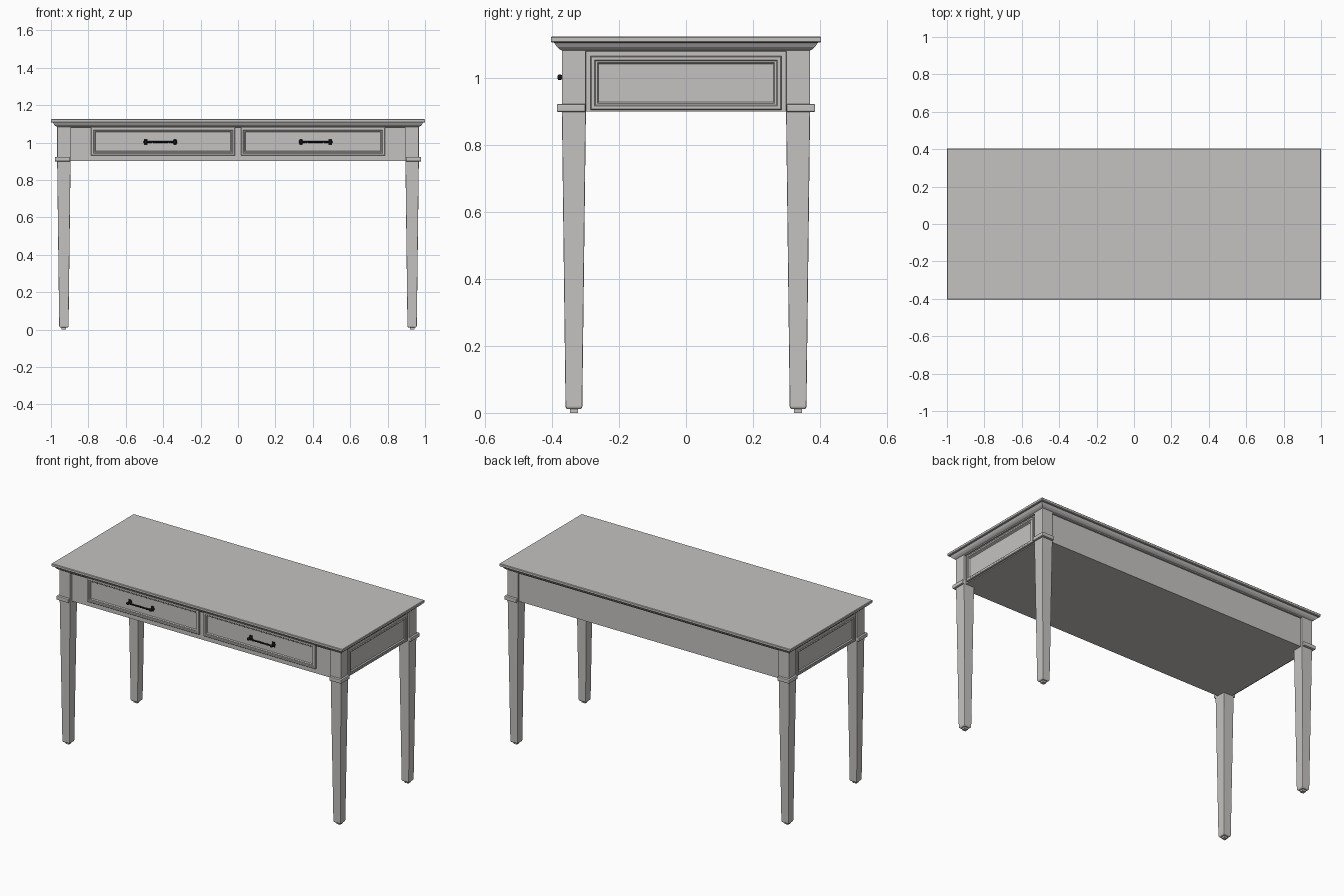
import bpy, bmesh, math
from mathutils import Matrix, Vector

if "Cube" in bpy.data.objects:
    bpy.data.objects.remove(bpy.data.objects["Cube"])


def material(name, rgb):
    m = bpy.data.materials.new(name)
    m.diffuse_color = (*rgb, 1)
    m.use_nodes = True
    m.node_tree.nodes["Principled BSDF"].inputs["Base Color"].default_value = m.diffuse_color
    return m


PAINT = material("warm grey paint", (0.56, 0.545, 0.535))
METAL = material("black metal", (0.01, 0.01, 0.01))


def finish(name, bm, mat, matrix=Matrix(), bevel=0.0):
    bmesh.ops.transform(bm, matrix=matrix, verts=bm.verts)
    bmesh.ops.recalc_face_normals(bm, faces=bm.faces)
    me = bpy.data.meshes.new(name)
    bm.to_mesh(me)
    bm.free()
    me.materials.append(mat)
    ob = bpy.data.objects.new(name, me)
    bpy.context.collection.objects.link(ob)
    if bevel:
        mod = ob.modifiers.new("bevel", 'BEVEL')
        mod.width = bevel
        mod.segments = 2
    return ob


def loft(name, rings, mat=PAINT, matrix=Matrix(), bevel=0.0):
    """Stack of centred rectangles (half_x, half_y, z), capped at both ends."""
    bm = bmesh.new()
    prev = first = None
    for hx, hy, z in rings:
        ring = [bm.verts.new((sx * hx, sy * hy, z))
                for sx, sy in ((-1, -1), (1, -1), (1, 1), (-1, 1))]
        if prev:
            for i in range(4):
                j = (i + 1) % 4
                bm.faces.new((prev[i], prev[j], ring[j], ring[i]))
        else:
            first = ring
        prev = ring
    bm.faces.new(first[::-1])
    bm.faces.new(prev)
    return finish(name, bm, mat, matrix, bevel)


def box(name, lo, hi, mat=PAINT, bevel=0.0):
    lo, hi = Vector(lo), Vector(hi)
    c, h = (lo + hi) / 2, (hi - lo) / 2
    return loft(name, [(h.x, h.y, -h.z), (h.x, h.y, h.z)], mat,
                Matrix.Translation(c), bevel)


def lathe(name, profile, mat, matrix, n=16):
    """Turned part: (radius, z) profile spun about local z."""
    bm = bmesh.new()
    vs = [bm.verts.new((r, 0, z)) for r, z in profile]
    es = [bm.edges.new(p) for p in zip(vs, vs[1:])]
    bmesh.ops.spin(bm, geom=vs + es, cent=(0, 0, 0), axis=(0, 0, 1),
                   angle=math.tau, steps=n)
    bmesh.ops.remove_doubles(bm, verts=bm.verts, dist=1e-5)
    ob = finish(name, bm, mat, matrix)
    for p in ob.data.polygons:
        p.use_smooth = True
    return ob


# table top with moulded edge: (inset from outline, height)
edge = [(0.036, 1.078), (0.034, 1.083), (0.026, 1.087), (0.018, 1.094),
        (0.013, 1.102), (0.011, 1.106), (0.003, 1.107), (0, 1.110),
        (0, 1.122), (0.003, 1.125)]
loft("table_top", [(1 - i, 0.404 - i, z) for i, z in edge])

# apron body, closed underneath
box("apron", (-0.955, -0.352, 0.90), (0.955, 0.358, 1.085))


# framed panel: raised border, stepped moulding and recessed field
def panel(name, w, h, matrix):
    steps = [(0, 0), (0, 0.008), (0.003, 0.011), (0.012, 0.011),
             (0.015, 0.008), (0.020, 0.008), (0.024, 0.0015)]
    return loft(name, [(w - i, h - i, z) for i, z in steps], PAINT, matrix)


FRONT = Matrix.Rotation(math.radians(90), 4, 'X')

for s, side in ((-1, "left"), (1, "right")):
    # side panel
    turn = Matrix.Rotation(s * math.radians(90), 4, 'Z')
    panel(side + "_side_panel", 0.285, 0.081,
          Matrix.Translation((s * 0.955, 0, 0.986)) @ turn @ FRONT)
    # drawer front
    panel(side + "_drawer_front", 0.385, 0.075,
          Matrix.Translation((s * 0.40, -0.352, 1.005)) @ FRONT)

    # drawer pull: turned bar, two stems and end plates
    hx = s * 0.415
    bar = [(0, -0.085), (0.007, -0.085), (0.008, -0.078), (0.005, -0.072),
           (0.004, -0.055), (0.0065, -0.050), (0.004, -0.045), (0.005, 0),
           (0.004, 0.045), (0.0065, 0.050), (0.004, 0.055), (0.005, 0.072),
           (0.008, 0.078), (0.007, 0.085), (0, 0.085)]
    lathe(side + "_pull_bar", bar, METAL,
          Matrix.Translation((hx, -0.376, 1.003))
          @ Matrix.Rotation(math.radians(90), 4, 'Y'), 12)
    stem = [(0, 0), (0.012, 0), (0.012, 0.004), (0.006, 0.008),
            (0.006, 0.022), (0.009, 0.026), (0.007, 0.031), (0, 0.032)]
    for e in (-1, 1):
        x = hx + e * 0.078
        lathe(side + "_pull_stem", stem, METAL,
              Matrix.Translation((x, -0.352, 1.003)) @ FRONT)
        box(side + "_pull_plate", (x - 0.009, -0.358, 0.988),
            (x + 0.009, -0.351, 1.018), METAL)

    # legs with corner post, collar and foot
    for t, end in ((-1, "front"), (1, "back")):
        n = f"{end}_{side}_"
        at = Matrix.Translation((s * 0.931, t * 0.335, 0))
        loft(n + "leg", [(0.021, 0.021, 0.011), (0.025, 0.025, 0.017),
                         (0.036, 0.036, 0.91)], PAINT, at, 0.003)
        loft(n + "post", [(0.036, 0.036, 0.905), (0.036, 0.036, 1.085)],
             PAINT, at, 0.003)
        loft(n + "foot", [(0.012, 0.012, 0), (0.012, 0.012, 0.014)], PAINT, at)
        xs = sorted((s * 0.897, s * 0.979))
        ys = sorted((t * 0.300, t * 0.386))
        box(n + "collar", (xs[0], ys[0], 0.899), (xs[1], ys[1], 0.923),
            PAINT, 0.004)
